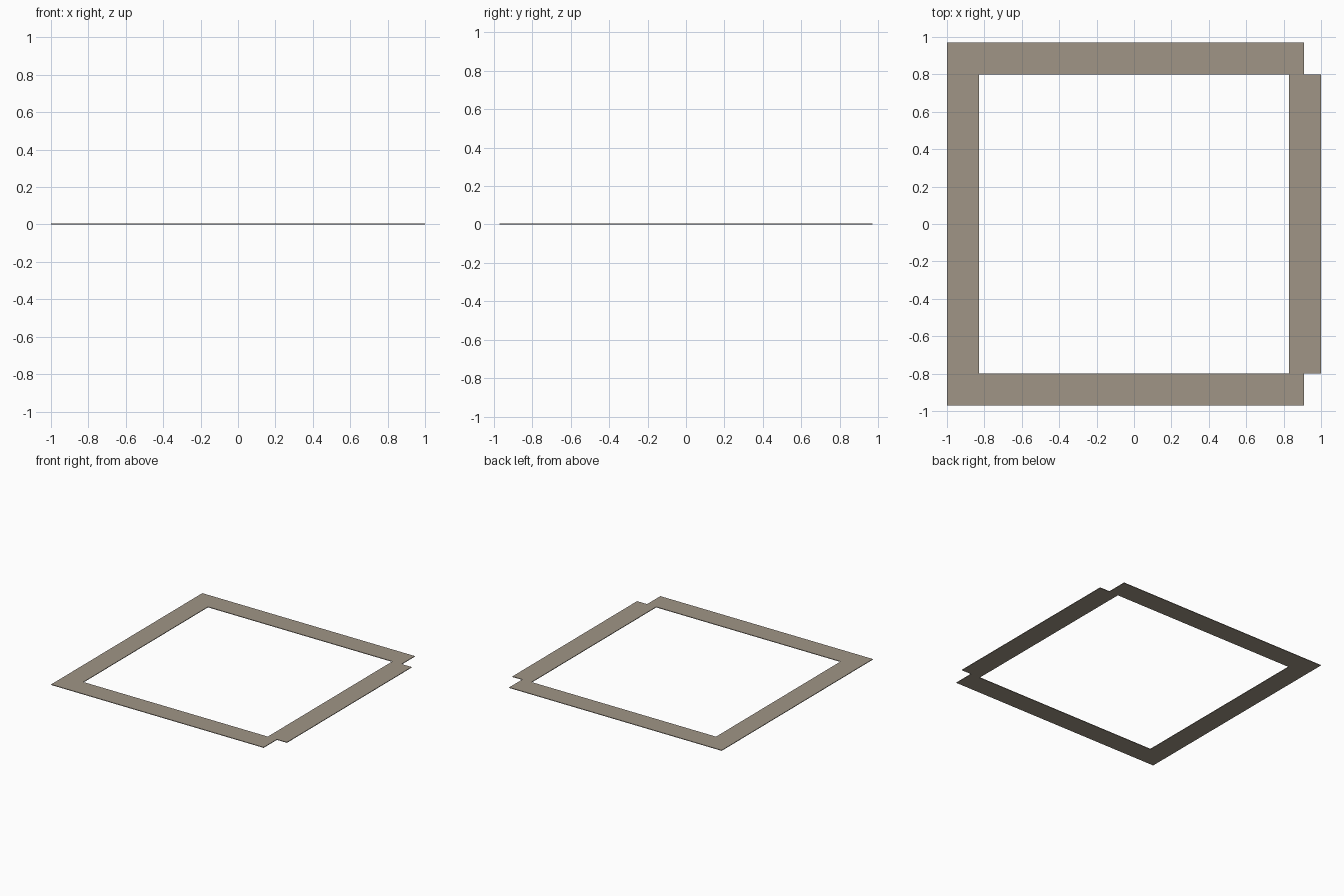
import bpy
import bmesh

if "Cube" in bpy.data.objects:
    bpy.data.objects.remove(bpy.data.objects["Cube"])

THICK = 0.005

mat = bpy.data.materials.new("warm taupe")
mat.diffuse_color = (0.35, 0.30, 0.24, 1)
mat.use_nodes = True
mat.node_tree.nodes["Principled BSDF"].inputs["Base Color"].default_value = mat.diffuse_color


def strip(name, x0, x1, y0, y1):
    """Thin flat rectangular strip resting on z = 0."""
    bm = bmesh.new()
    bmesh.ops.create_cube(bm, size=1)
    for v in bm.verts:
        v.co.x = x1 if v.co.x > 0 else x0
        v.co.y = y1 if v.co.y > 0 else y0
        v.co.z = THICK if v.co.z > 0 else 0
    mesh = bpy.data.meshes.new(name)
    bm.to_mesh(mesh)
    bm.free()
    mesh.materials.append(mat)
    obj = bpy.data.objects.new(name, mesh)
    bpy.context.collection.objects.link(obj)
    return obj


# Full-length left side and shorter right side, which juts outwards
strip("left_strip", -1.0, -0.83, -0.97, 0.97)
strip("right_strip", 0.828, 1.0, -0.80, 0.80)

# Front and back sides, starting at the left strip
strip("front_strip", -0.83, 0.91, -0.97, -0.80)
strip("back_strip", -0.83, 0.91, 0.80, 0.97)
